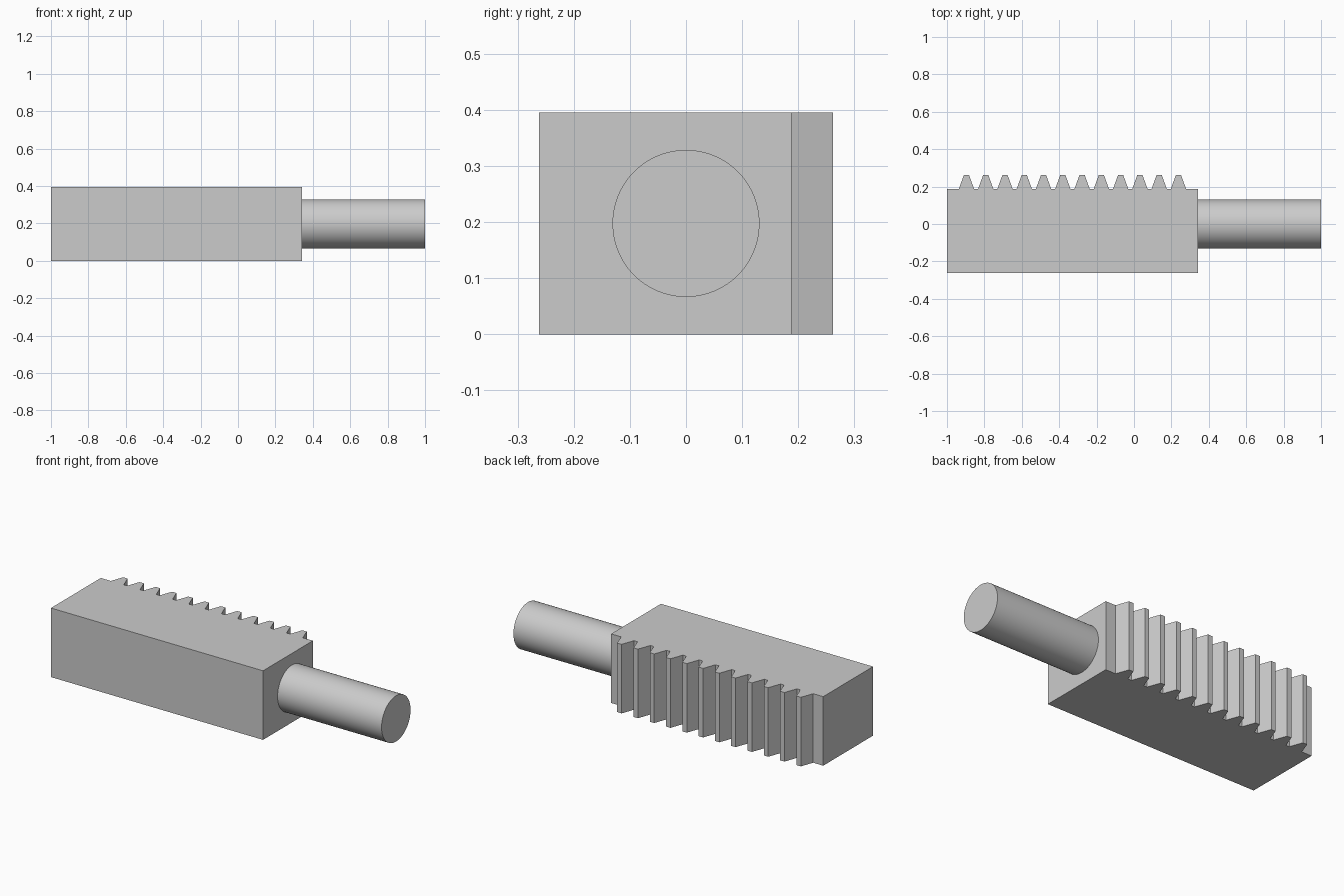
import bpy
import bmesh
import math

cube = bpy.data.objects.get("Cube")
if cube:
    bpy.data.objects.remove(cube, do_unlink=True)

# Overall sizes
LEFT, SHOULDER, RIGHT = -1.0, 0.342, 1.0
FRONT, TIP = -0.262, 0.262
HEIGHT = 0.395
PIN_RADIUS = 0.131

# Rack tooth proportions
TEETH = 12
MODULE = 0.0328
PITCH = math.pi * MODULE
SLOPE = math.tan(math.radians(20))
ROOT = TIP - 2.25 * MODULE
TIP_HALF = PITCH / 4 - MODULE * SLOPE
ROOT_HALF = PITCH / 4 + 1.25 * MODULE * SLOPE

steel = bpy.data.materials.new("grey steel")
steel.use_nodes = True
grey = (0.6, 0.6, 0.6, 1)
steel.diffuse_color = grey
steel.node_tree.nodes["Principled BSDF"].inputs["Base Color"].default_value = grey


def add_object(name, bm):
    bmesh.ops.recalc_face_normals(bm, faces=bm.faces)
    mesh = bpy.data.meshes.new(name)
    bm.to_mesh(mesh)
    bm.free()
    mesh.materials.append(steel)
    obj = bpy.data.objects.new(name, mesh)
    bpy.context.collection.objects.link(obj)
    return obj


# Toothed bar: outline seen from above, extruded upwards
outline = [(LEFT, ROOT), (LEFT, FRONT), (SHOULDER, FRONT), (SHOULDER, ROOT)]
middle = (LEFT + SHOULDER) / 2
for i in reversed(range(TEETH)):
    x = middle + (i - (TEETH - 1) / 2) * PITCH
    outline += [(x + ROOT_HALF, ROOT), (x + TIP_HALF, TIP),
                (x - TIP_HALF, TIP), (x - ROOT_HALF, ROOT)]

bm = bmesh.new()
base = bm.faces.new([bm.verts.new((x, y, 0)) for x, y in outline])
top = bmesh.ops.extrude_face_region(bm, geom=[base], use_keep_orig=True)
verts = [v for v in top["geom"] if isinstance(v, bmesh.types.BMVert)]
bmesh.ops.translate(bm, verts=verts, vec=(0, 0, HEIGHT))
add_object("toothed_bar", bm)

# Round shaft, seated slightly into the bar's end
start = SHOULDER - 0.01
bm = bmesh.new()
bmesh.ops.create_cone(bm, cap_ends=True, segments=96, radius1=PIN_RADIUS,
                      radius2=PIN_RADIUS, depth=RIGHT - start)
shaft = add_object("round_shaft", bm)
shaft.rotation_euler = (0, math.pi / 2, 0)
shaft.location = ((start + RIGHT) / 2, 0, HEIGHT / 2)

bpy.ops.object.select_all(action="DESELECT")
shaft.select_set(True)
bpy.context.view_layer.objects.active = shaft
bpy.ops.object.shade_smooth_by_angle(angle=math.radians(30))
